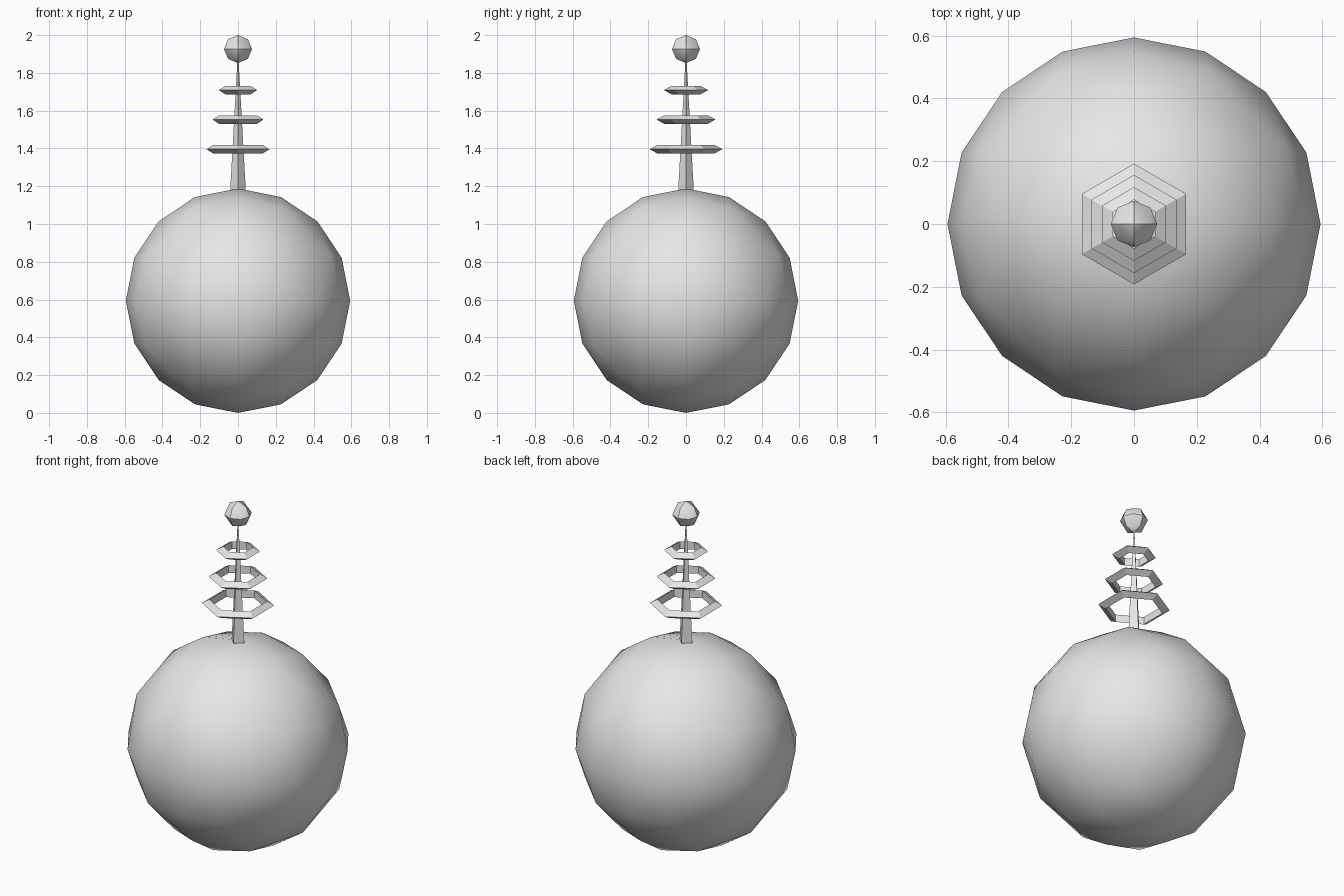
import bpy, bmesh, math
from mathutils import Vector

if "Cube" in bpy.data.objects:
    bpy.data.objects.remove(bpy.data.objects["Cube"])

# One plain grey for the whole ornament
grey = bpy.data.materials.new("light grey")
grey.diffuse_color = (0.8, 0.8, 0.8, 1)
grey.use_nodes = True
grey.node_tree.nodes["Principled BSDF"].inputs["Base Color"].default_value = grey.diffuse_color


def finish(bm, name, z, smooth=False):
    bmesh.ops.recalc_face_normals(bm, faces=bm.faces)
    mesh = bpy.data.meshes.new(name)
    bm.to_mesh(mesh)
    bm.free()
    mesh.materials.append(grey)
    obj = bpy.data.objects.new(name, mesh)
    obj.location.z = z
    bpy.context.collection.objects.link(obj)
    if smooth:
        bpy.ops.object.select_all(action='DESELECT')
        obj.select_set(True)
        bpy.context.view_layer.objects.active = obj
        bpy.ops.object.shade_smooth_by_angle(angle=math.radians(30))
    return obj


def octa_ball(name, radius, z, levels):
    """Octahedron repeatedly subdivided and pushed out to a sphere."""
    bm = bmesh.new()
    for axis in range(3):
        for sign in (1, -1):
            p = Vector((0, 0, 0))
            p[axis] = sign
            bm.verts.new(p)
    bmesh.ops.convex_hull(bm, input=bm.verts[:])
    for _ in range(levels):
        bmesh.ops.subdivide_edges(bm, edges=bm.edges[:], cuts=1, use_grid_fill=True)
        for v in bm.verts:
            v.co.normalize()
    for v in bm.verts:
        v.co *= radius
    finish(bm, name, z, smooth=True)


def hex_ring(name, outer, z, width=0.04, half=0.0225):
    """Six-sided ring with a triangular section, corners on +-y."""
    bm = bmesh.new()
    section = [(outer, 0), (outer - width, half), (outer - width, -half)]
    loops = []
    for i in range(6):
        a = math.pi / 2 + i * math.pi / 3
        loops.append([bm.verts.new((r * math.cos(a), r * math.sin(a), h)) for r, h in section])
    for i in range(6):
        a, b = loops[i], loops[(i + 1) % 6]
        for j in range(3):
            k = (j + 1) % 3
            bm.faces.new((a[j], b[j], b[k], a[k]))
    finish(bm, name, z)


# Large round body and small tip ball
octa_ball("body", 0.594, 0.594, 2)
octa_ball("tip_ball", 0.074, 1.926, 1)

# Four-sided tapering spire, corners on the axes
bm = bmesh.new()
foot = [bm.verts.new((0.041 * math.cos(i * math.pi / 2), 0.041 * math.sin(i * math.pi / 2), 0))
        for i in range(4)]
apex = bm.verts.new((0, 0, 0.74))
bm.faces.new(foot)
for i in range(4):
    bm.faces.new((foot[i], foot[(i + 1) % 4], apex))
finish(bm, "spire", 1.182)

# Three floating rings, shrinking upward
for i, (outer, z) in enumerate([(0.192, 1.396), (0.156, 1.553), (0.117, 1.709)]):
    hex_ring(f"ring_{i + 1}", outer, z)
